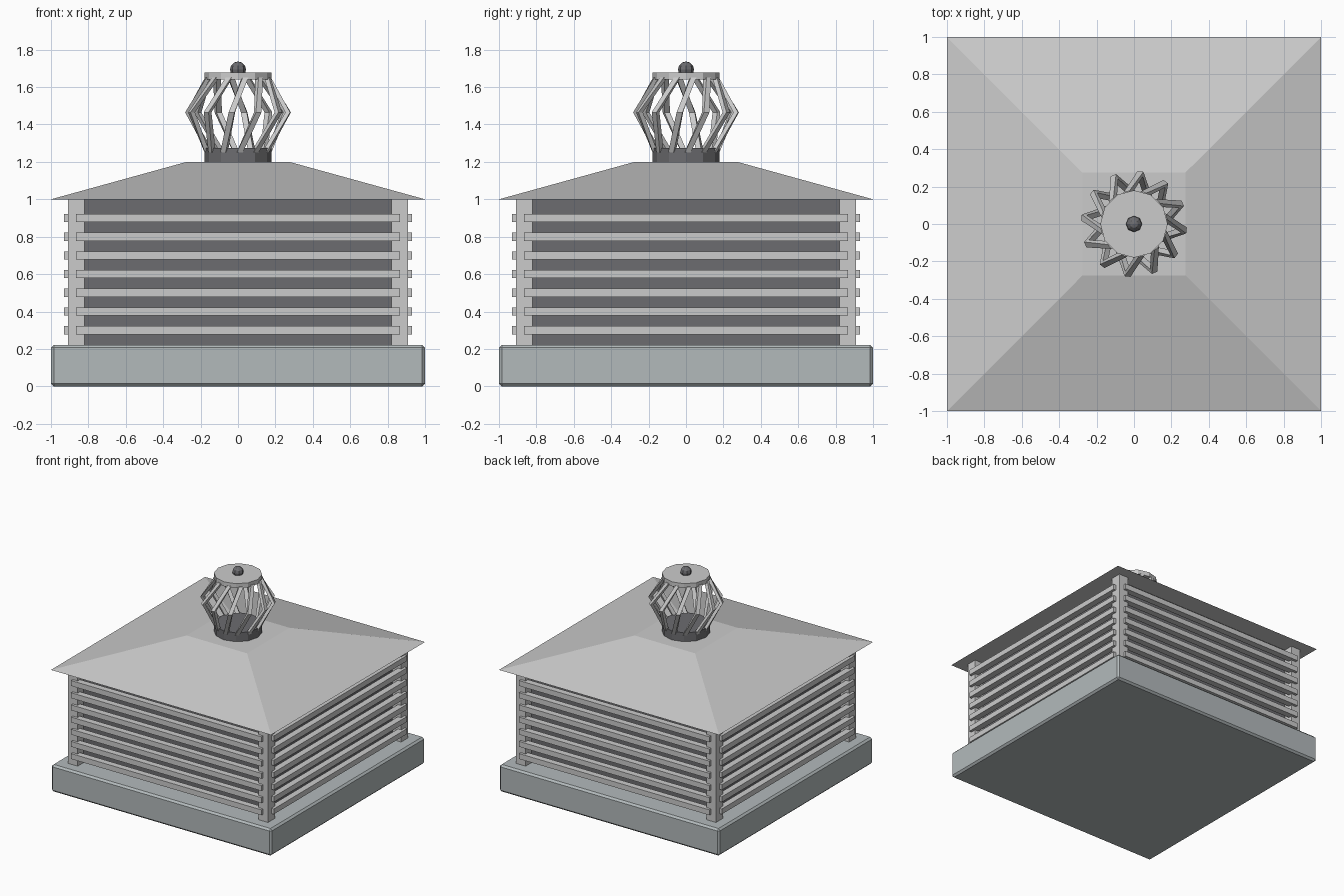
import bpy, bmesh, math
from mathutils import Vector

if "Cube" in bpy.data.objects:
    bpy.data.objects.remove(bpy.data.objects["Cube"])


def material(name, v):
    m = bpy.data.materials.new(name)
    m.diffuse_color = (*v, 1)
    m.use_nodes = True
    m.node_tree.nodes["Principled BSDF"].inputs["Base Color"].default_value = m.diffuse_color
    return m


LIGHT = material("light_metal", (0.62, 0.64, 0.65))
MID = material("base_metal", (0.45, 0.49, 0.50))
ROOF = material("roof_metal", (0.60, 0.61, 0.62))
DARK = material("dark_metal", (0.15, 0.15, 0.16))


def finish(name, bm, mat):
    bmesh.ops.recalc_face_normals(bm, faces=bm.faces)
    me = bpy.data.meshes.new(name)
    bm.to_mesh(me)
    bm.free()
    me.materials.append(mat)
    ob = bpy.data.objects.new(name, me)
    bpy.context.collection.objects.link(ob)
    return ob


def add_box(bm, lo, hi):
    vs = bmesh.ops.create_cube(bm, size=1)["verts"]
    for v in vs:
        v.co = Vector([(a + b) / 2 + c * (b - a) for a, b, c in zip(lo, hi, v.co)])


def box(name, lo, hi, mat):
    bm = bmesh.new()
    add_box(bm, lo, hi)
    return finish(name, bm, mat)


def loft(bm, rings):
    # Closed tube through rings of equal vertex count, capped at both ends
    rows = [[bm.verts.new(p) for p in r] for r in rings]
    n = len(rows[0])
    for a, b in zip(rows, rows[1:]):
        for i in range(n):
            j = (i + 1) % n
            bm.faces.new((a[i], a[j], b[j], b[i]))
    bm.faces.new(rows[0][::-1])
    bm.faces.new(rows[-1])


def polar(r, ang, z):
    return Vector((r * math.cos(ang), r * math.sin(ang), z))


# Base slab with bevelled edges
base = box("base", (-1, -1, 0), (1, 1, 0.222), MID)
bev = base.modifiers.new("bevel", "BEVEL")
bev.width = 0.015
bev.segments = 1

# Dark housing behind the louvres
box("inner_housing", (-0.83, -0.83, 0.21), (0.83, 0.83, 1.0), DARK)

# Corner posts
bm = bmesh.new()
for sx in (-1, 1):
    for sy in (-1, 1):
        cx, cy = sx * 0.865, sy * 0.865
        add_box(bm, (cx - 0.044, cy - 0.044, 0.21), (cx + 0.044, cy + 0.044, 1.0))
finish("corner_posts", bm, LIGHT)

# Louvre slats on all four sides
bm = bmesh.new()
for k in range(7):
    z = 0.3 + 0.1 * k
    for s in (-0.905, 0.905):
        add_box(bm, (-0.865, s - 0.026, z - 0.022), (0.865, s + 0.026, z + 0.022))
        add_box(bm, (s - 0.026, -0.865, z - 0.022), (s + 0.026, 0.865, z + 0.022))
finish("louvre_slats", bm, LIGHT)

# Hipped roof with a flat top
bm = bmesh.new()
loft(bm, [[(x * r, y * r, z) for x, y in ((-1, -1), (1, -1), (1, 1), (-1, 1))]
          for r, z in ((1.0, 1.0), (0.275, 1.2))])
finish("roof", bm, ROOF)


# Turbine collar and cap disc
def drum(name, r, z0, z1, mat):
    bm = bmesh.new()
    loft(bm, [[polar(r, math.tau * i / 12, z) for i in range(12)] for z in (z0, z1)])
    return finish(name, bm, mat)


drum("turbine_collar", 0.18, 1.19, 1.273, DARK)
drum("turbine_cap", 0.18, 1.64, 1.677, LIGHT)

# Twelve bent and twisted turbine blades
bm = bmesh.new()
for k in range(12):
    tip = math.radians(-7 + 30 * k)
    rings = []
    for r, twist, z in ((0.165, -20, 1.25), (0.27, 0, 1.465), (0.165, 20, 1.65)):
        a = tip + math.radians(twist)
        c = polar(r, a, z)
        u, t = polar(1, a, 0), polar(1, a + math.pi / 2, 0)
        rings.append([c + u * i * 0.013 + t * j * 0.016
                      for i, j in ((-1, -1), (1, -1), (1, 1), (-1, 1))])
    loft(bm, rings)
finish("turbine_blades", bm, LIGHT)

# Ball finial
bm = bmesh.new()
bmesh.ops.create_uvsphere(bm, u_segments=8, v_segments=6, radius=0.043)
bmesh.ops.translate(bm, verts=bm.verts, vec=(0, 0, 1.694))
finish("ball_finial", bm, DARK)
